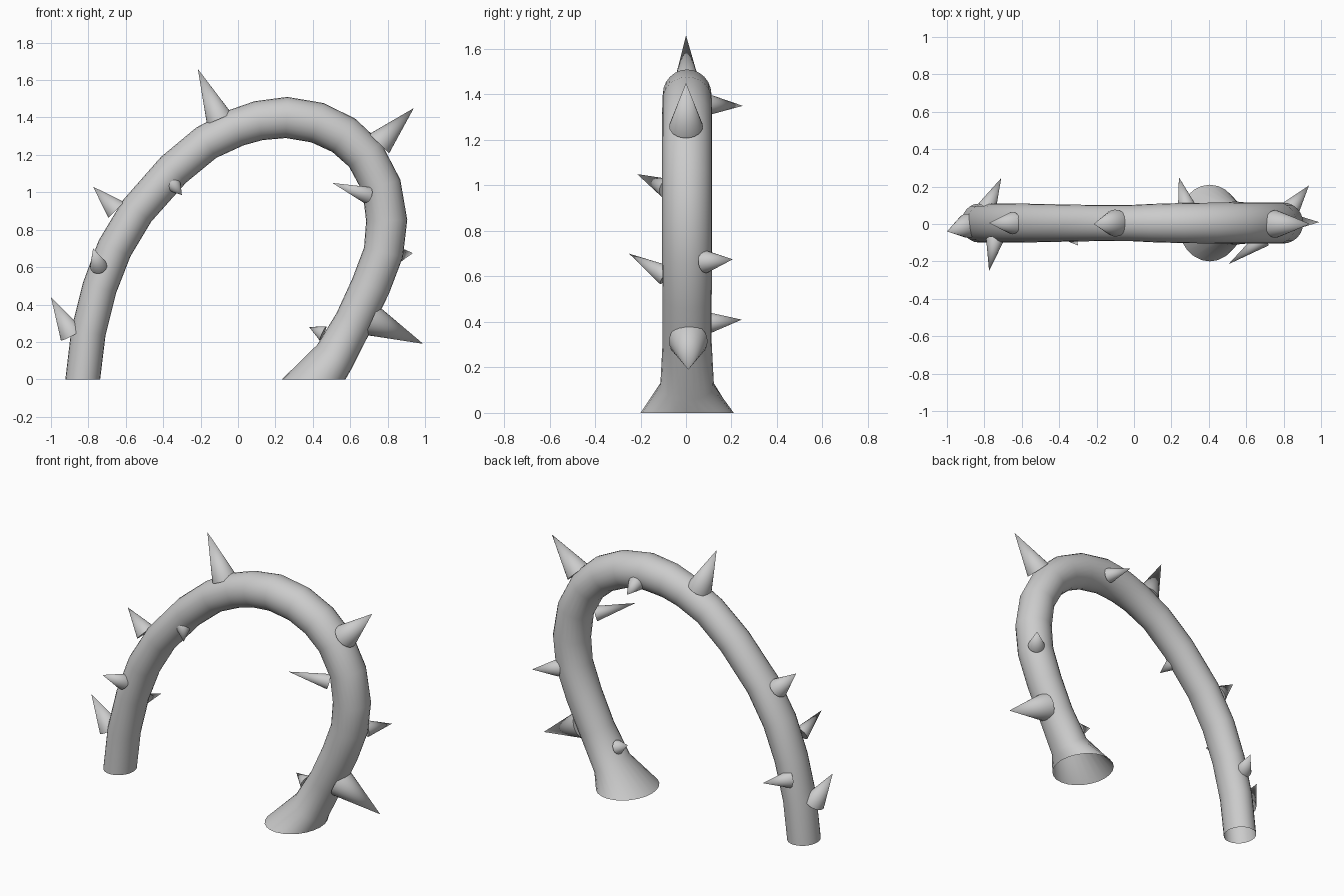
import bpy, bmesh, math
from mathutils import Vector

cube = bpy.data.objects.get("Cube")
if cube:
    bpy.data.objects.remove(cube)

grey = bpy.data.materials.new("plain grey")
grey.use_nodes = True
colour = (0.6, 0.6, 0.6, 1)
grey.diffuse_color = colour
grey.node_tree.nodes["Principled BSDF"].inputs["Base Color"].default_value = colour

SIDES = 24
MID_Y = 0.005


def finish(bm, name, angle):
    bmesh.ops.recalc_face_normals(bm, faces=bm.faces)
    mesh = bpy.data.meshes.new(name)
    bm.to_mesh(mesh)
    bm.free()
    obj = bpy.data.objects.new(name, mesh)
    bpy.context.collection.objects.link(obj)
    mesh.materials.append(grey)
    bpy.ops.object.select_all(action='DESELECT')
    obj.select_set(True)
    bpy.context.view_layer.objects.active = obj
    bpy.ops.object.shade_smooth_by_angle(angle=math.radians(angle))
    return obj


# Arched stem: centre line x, z, radius in the arch plane, radius across it
path = [
    (-0.83, 0, 0.093, 0.104), (-0.80, 0.25, 0.093, 0.104),
    (-0.74, 0.49, 0.093, 0.105), (-0.66, 0.70, 0.095, 0.105),
    (-0.54, 0.90, 0.095, 0.103), (-0.345, 1.12, 0.096, 0.099),
    (-0.17, 1.265, 0.097, 0.096), (-0.01, 1.345, 0.102, 0.097),
    (0.11, 1.383, 0.106, 0.103), (0.26, 1.40, 0.11, 0.107),
    (0.425, 1.372, 0.11, 0.109), (0.565, 1.305, 0.108, 0.11),
    (0.68, 1.20, 0.107, 0.11), (0.767, 1.035, 0.106, 0.11),
    (0.795, 0.85, 0.11, 0.11), (0.778, 0.68, 0.107, 0.11),
    (0.71, 0.50, 0.106, 0.108), (0.62, 0.31, 0.103, 0.108),
    (0.515, 0.12, 0.112, 0.118), (0.405, 0, 0.17, 0.205),
]
bm = bmesh.new()
rings = []
last = len(path) - 1
for i, (x, z, r_in, r_across) in enumerate(path):
    a, b = path[max(i - 1, 0)], path[min(i + 1, last)]
    along = Vector((b[0] - a[0], 0, b[1] - a[1])).normalized()
    # the two ends are cut level with the ground
    if i == 0:
        along = Vector((0, 0, 1))
    elif i == last:
        along = Vector((0, 0, -1))
    outward = Vector((-along.z, 0, along.x))
    ring = []
    for k in range(SIDES):
        t = math.tau * k / SIDES
        p = Vector((x, MID_Y, z)) + outward * (r_in * math.cos(t))
        p.y += r_across * math.sin(t)
        ring.append(bm.verts.new(p))
    rings.append(ring)
for r0, r1 in zip(rings, rings[1:]):
    for k in range(SIDES):
        n = (k + 1) % SIDES
        bm.faces.new((r0[k], r0[n], r1[n], r1[k]))
finish(bm, "arched_stem", 50)


# Thorns: base centre, tip, base radius
def thorn(name, base, tip, radius):
    base, tip = Vector(base), Vector(tip)
    axis = tip - base
    bm = bmesh.new()
    bmesh.ops.create_cone(bm, cap_ends=True, segments=SIDES, radius1=radius,
                          radius2=0, depth=axis.length)
    bmesh.ops.translate(bm, verts=bm.verts, vec=(0, 0, axis.length / 2))
    bmesh.ops.remove_doubles(bm, verts=bm.verts, dist=0.0001)
    bmesh.ops.rotate(bm, verts=bm.verts, cent=(0, 0, 0),
                     matrix=axis.to_track_quat('Z', 'Y').to_matrix())
    bmesh.ops.translate(bm, verts=bm.verts, vec=base)
    finish(bm, name, 50)


thorn("thorn_right_outer_low", (-0.89, -0.01, 0.24), (-1.0, -0.04, 0.44), 0.065)
thorn("thorn_right_front", (-0.745, -0.09, 0.605), (-0.775, -0.25, 0.70), 0.046)
thorn("thorn_right_back", (-0.785, 0.09, 0.395), (-0.71, 0.245, 0.41), 0.05)
thorn("thorn_right_outer_high", (-0.65, 0.005, 0.905), (-0.775, 0.005, 1.03), 0.06)
thorn("thorn_inner_front", (-0.345, -0.055, 1.04), (-0.30, -0.115, 0.985), 0.042)
thorn("thorn_top", (-0.1, 0.005, 1.393), (-0.215, 0, 1.66), 0.072)
thorn("thorn_top_back", (0.28, 0.1, 1.355), (0.24, 0.25, 1.35), 0.046)
thorn("thorn_left_outer_high", (0.755, 0, 1.26), (0.94, 0, 1.45), 0.074)
thorn("thorn_left_inner_front", (0.69, -0.08, 0.985), (0.505, -0.215, 1.05), 0.045)
thorn("thorn_left_outer_back", (0.84, 0.085, 0.665), (0.935, 0.205, 0.675), 0.05)
thorn("thorn_left_outer_low", (0.715, 0.01, 0.315), (0.99, 0.01, 0.19), 0.085)
thorn("thorn_left_inner_low", (0.455, 0.03, 0.245), (0.38, 0.04, 0.28), 0.042)
